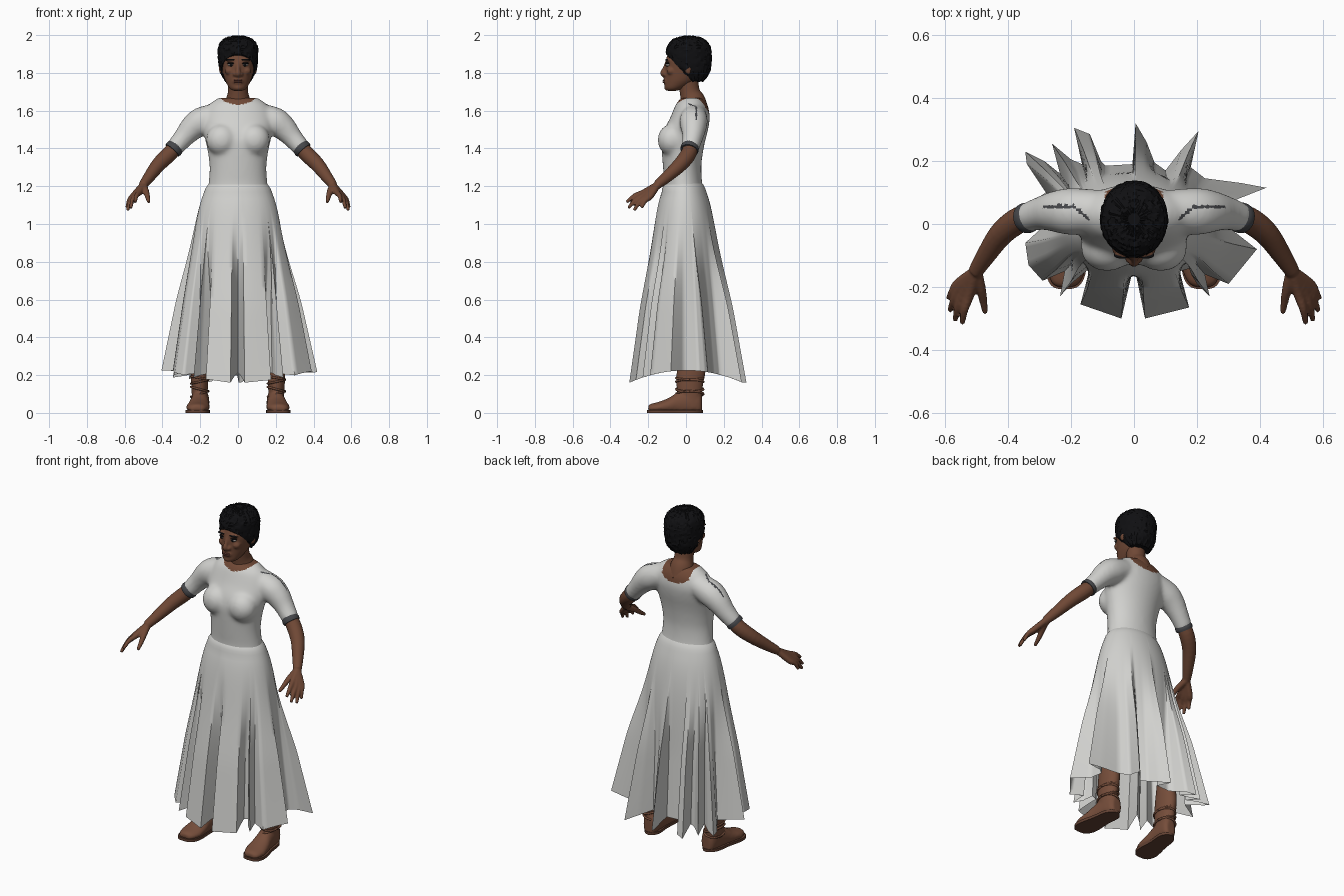
import bpy, bmesh, math, random
from mathutils import Vector, Matrix

random.seed(4)
if "Cube" in bpy.data.objects:
    bpy.data.objects.remove(bpy.data.objects["Cube"])


def material(name, r, g, b):
    m = bpy.data.materials.new(name)
    m.use_nodes = True
    m.diffuse_color = (r, g, b, 1)
    node = m.node_tree.nodes["Principled BSDF"]
    node.inputs["Base Color"].default_value = (r, g, b, 1)
    node.inputs["Roughness"].default_value = 0.8
    return m


SKIN = material("brown skin", 0.16, 0.065, 0.036)
DRESS = material("pale grey cloth", 0.64, 0.64, 0.62)
LACE = material("dark lace", 0.06, 0.062, 0.068)
HAIR = material("black hair", 0.005, 0.005, 0.006)
BOOT = material("boot leather", 0.18, 0.075, 0.043)
SOLE = material("dark sole", 0.12, 0.052, 0.032)
EYE = material("eye white", 0.3, 0.27, 0.25)
LIP = material("lips", 0.13, 0.043, 0.032)


def spline(rows, n=4, closed=False):
    """Catmull-Rom interpolation of a list of equal-length tuples."""
    out, count = [], len(rows)
    get = (lambda i: rows[i % count]) if closed else (lambda i: rows[max(0, min(count - 1, i))])
    for i in range(count if closed else count - 1):
        quad = [get(i + k) for k in (-1, 0, 1, 2)]
        for s in range(n):
            t = s / n
            out.append(tuple(b + t / 2 * (c - a + t * (2 * a - 5 * b + 4 * c - d + t * (3 * (b - c) + d - a)))
                             for a, b, c, d in zip(*quad)))
    return out if closed else out + [tuple(rows[-1])]


def loft(bm, rings, caps=True):
    grid = [[bm.verts.new(p) for p in ring] for ring in rings]
    n = len(grid[0])
    for a, b in zip(grid, grid[1:]):
        for i in range(n):
            j = (i + 1) % n
            bm.faces.new((a[i], a[j], b[j], b[i]))
    if caps:
        bm.faces.new(grid[0][::-1])
        bm.faces.new(grid[-1])


def sections(bm, rows, x=0, n=32):
    """Stacked ovals: height, half width, front y, back y."""
    loft(bm, [[(x + w * math.cos(a), (f + b) / 2 + (b - f) / 2 * math.sin(a), z)
               for a in (math.tau * i / n for i in range(n))] for z, w, f, b in spline(rows)])


def tube(bm, rows, n=16, steps=4):
    """Round tube through points given as x, y, z, radius."""
    rows = spline(rows, steps)
    rings = []
    for i, row in enumerate(rows):
        d = Vector(rows[min(i + 1, len(rows) - 1)][:3]) - Vector(rows[max(i - 1, 0)][:3])
        u = d.cross(Vector((0.3, 1, 0.2))).normalized()
        v = d.cross(u).normalized()
        rings.append([Vector(row[:3]) + row[3] * (u * math.cos(a) + v * math.sin(a))
                      for a in (math.tau * k / n for k in range(n))])
    loft(bm, rings)


def ball(bm, centre, size, seg=20):
    m = Matrix.Translation(centre) @ Matrix.Diagonal((*size, 1))
    bmesh.ops.create_uvsphere(bm, u_segments=seg, v_segments=seg // 2, radius=1, matrix=m)


def finish(bm, name, mats, voxel=0, relax=0, angle=180):
    bmesh.ops.recalc_face_normals(bm, faces=bm.faces)
    mesh = bpy.data.meshes.new(name)
    bm.to_mesh(mesh)
    bm.free()
    ob = bpy.data.objects.new(name, mesh)
    bpy.context.collection.objects.link(ob)
    if voxel:  # fuse overlapping volumes into one soft surface
        r = ob.modifiers.new("fuse", "REMESH")
        r.mode, r.voxel_size = "VOXEL", voxel
        s = ob.modifiers.new("relax", "SMOOTH")
        s.factor, s.iterations = 0.5, relax
        dg = bpy.context.evaluated_depsgraph_get()
        ob.data = bpy.data.meshes.new_from_object(ob.evaluated_get(dg))
        ob.modifiers.clear()
    ob.data.materials.clear()
    for m in mats:
        ob.data.materials.append(m)
    bpy.ops.object.select_all(action="DESELECT")
    ob.select_set(True)
    bpy.context.view_layer.objects.active = ob
    bpy.ops.object.shade_smooth_by_angle(angle=math.radians(angle))
    return ob


# Bodice with soft bust and short sleeves
bm = bmesh.new()
sections(bm, [(1.17, .168, -.12, .1), (1.21, .157, -.115, .087), (1.3, .151, -.122, .081), (1.38, .16, -.128, .09),
              (1.44, .173, -.13, .102), (1.5, .184, -.115, .117), (1.56, .187, -.085, .126), (1.61, .17, -.064, .12),
              (1.64, .145, -.05, .108), (1.668, .105, -.025, .088)])
for s in (1, -1):
    ball(bm, (s * .085, -.075, 1.445), (.085, .076, .085))
    tube(bm, [(s * .1, .045, 1.58, .063), (s * .19, .04, 1.545, .076), (s * .24, .04, 1.51, .069),
              (s * .29, .035, 1.455, .055), (s * .342, .02, 1.395, .047)])
bodice = finish(bm, "bodice", [DRESS, SKIN, LACE], .009, 18)
for p in bodice.data.polygons:
    x, y, z = p.center
    if abs(x) < .09 and z > (1.632 if y < .03 else 1.587) + 3.5 * x * x:
        p.material_index = 1  # scooped neckline
    elif .14 < abs(x) < .29 and p.normal.z > .2 and abs(y - .056 + .9 * max(0, .19 - abs(x))) < .0055:
        p.material_index = 2  # shoulder seam

# Lace cuffs
bm = bmesh.new()
for s in (1, -1):
    tube(bm, [(s * .327, .024, 1.411, .045), (s * .338, .02, 1.4, .049), (s * .348, .017, 1.389, .047)], 24)
finish(bm, "lace_cuffs", [LACE], angle=50)

# Skirt: smooth hips that break into deep straight-edged pleats at the hem
hem = [(0, -.13), (.035, -.3), (.175, -.265), (.145, -.15), (.18, -.14), (.2, -.19), (.24, -.23), (.225, -.16),
       (.3, -.19), (.39, -.08), (.3, -.01), (.29, .07), (.33, .1), (.42, .115), (.34, .13), (.225, .145),
       (.18, .18), (.205, .295), (.15, .235), (.1, .17), (.065, .195), (.04, .26), (.005, .32), (-.005, .19),
       (-.09, .185), (-.105, .2), (-.14, .285), (-.19, .305), (-.165, .19), (-.2, .205), (-.26, .255),
       (-.235, .16), (-.285, .2), (-.345, .23), (-.34, .19), (-.28, .1), (-.34, .06), (-.405, .02), (-.29, -.01),
       (-.345, -.06), (-.335, -.13), (-.29, -.18), (-.22, -.15), (-.235, -.23), (-.2, -.19), (-.14, -.14),
       (-.17, -.255), (-.04, -.3)]
hem = [Vector(a).lerp(Vector(b), k / 5) for a, b in zip(hem, hem[1:] + hem[:1]) for k in range(5)]
turns = [math.atan2(p.y, p.x) for p in hem]
rings = [[(w * math.cos(a), -.012 + d * math.sin(a), z) for a in turns]
         for z, w, d in ((1.215, .152, .099), (1.205, .161, .106), (1.188, .172, .114))]
for k in range(29):
    u = k / 28
    hip = .03 * (1 - (1 - u) ** 8)
    pleat = min(1, u / .65)
    pleat *= pleat * (3 - 2 * pleat)
    ring = []
    for p, a in zip(hem, turns):
        waist = Vector(((.179 + hip) * math.cos(a), (.118 + hip) * math.sin(a) - .01))
        flare = Vector((.32 * math.cos(a), .23 * math.sin(a))).lerp(p, pleat)
        low = .225 - .065 * min(1, (p.y / .3) ** 2)
        ring.append((*waist.lerp(flare, u), 1.17 + u * (low - 1.17)))
    rings.append(ring)
bm = bmesh.new()
loft(bm, rings, caps=False)
finish(bm, "pleated_skirt", [DRESS], angle=70)

# Arms and hands
bm = bmesh.new()
for s in (1, -1):
    tube(bm, [(s * .29, .035, 1.45, .036), (s * .36, .015, 1.375, .042), (s * .42, -.03, 1.315, .039),
              (s * .47, -.1, 1.25, .031), (s * .503, -.152, 1.207, .024)])
    wrist = Vector((.5, -.148, 1.21))
    tips = [(.545, -.315, 1.115), (.568, -.305, 1.085), (.584, -.275, 1.072), (.588, -.235, 1.085)]
    knuckles = [(.522, -.222, 1.168), (.54, -.217, 1.155), (.552, -.205, 1.148), (.558, -.19, 1.145)]
    for tip, knuckle in zip(tips, knuckles):
        a, b = Vector(knuckle), Vector(tip)
        mid = (a + b) / 2 + Vector((.004, -.004, .008))
        tube(bm, [(s * p.x, p.y, p.z, r) for p, r in ((wrist, .018), (a, .017), (mid, .0125), (b, .009))], 10)
    tube(bm, [(s * .5, -.155, 1.2, .02), (s * .486, -.205, 1.17, .0165), (s * .478, -.245, 1.14, .013),
              (s * .472, -.282, 1.115, .009)], 10)
finish(bm, "arms_and_hands", [SKIN], .0055, 3)

# Neck
bm = bmesh.new()
tube(bm, [(0, .045, 1.6, .075), (0, .035, 1.655, .066), (0, .02, 1.7, .053), (0, .01, 1.77, .054)], 24)
finish(bm, "neck", [SKIN])

# Head with nose, cheeks, lips and ears
bm = bmesh.new()
sections(bm, [(1.705, .026, -.1, -.05), (1.718, .045, -.113, -.01), (1.75, .064, -.113, .05), (1.78, .075, -.112, .085),
              (1.82, .085, -.11, .11), (1.86, .09, -.108, .115), (1.9, .088, -.096, .115), (1.94, .07, -.07, .1),
              (1.965, .04, -.035, .065)])
tube(bm, [(0, -.1, 1.86, .01), (0, -.113, 1.825, .011), (0, -.123, 1.797, .015), (0, -.105, 1.782, .012)], 12)
for s in (1, -1):
    ball(bm, (s * .015, -.111, 1.793), (.014, .014, .011))
    ball(bm, (s * .036, -.094, 1.868), (.03, .016, .009))
    ball(bm, (s * .045, -.078, 1.81), (.025, .025, .022))
    ball(bm, (s * .09, .012, 1.825), (.011, .02, .033))
ball(bm, (0, -.107, 1.755), (.03, .014, .018))
ball(bm, (0, -.1, 1.722), (.024, .016, .016))
finish(bm, "head", [SKIN], .006, 4)

# Facial details
bm = bmesh.new()
for z in (1.751, 1.761):
    ball(bm, (0, -.112, z), (.024, .012, .006))
finish(bm, "lips", [LIP])
for s, side in ((1, "left"), (-1, "right")):
    for part, mat, place, size in (("eye", EYE, (.036, -.092, 1.843), (.017, .016, .009)),
                                   ("iris", HAIR, (.036, -.1, 1.843), (.01, .0095, .0085)),
                                   ("upper_lid", HAIR, (.036, -.095, 1.851), (.021, .014, .005)),
                                   ("eyebrow", HAIR, (.038, -.099, 1.869), (.026, .011, .006))):
        bm = bmesh.new()
        ball(bm, (s * place[0], place[1], place[2]), size)
        finish(bm, side + "_" + part, [mat])

# Short curly hair, cut along a slanted hairline
bm = bmesh.new()
sections(bm, [(1.755, .065, 0, .09), (1.8, .092, -.06, .123), (1.84, .101, -.095, .133), (1.88, .105, -.103, .136),
              (1.92, .106, -.103, .134), (1.95, .099, -.093, .123), (1.975, .08, -.07, .1), (1.988, .052, -.04, .07),
              (1.995, .02, -.005, .035)], n=72)
bmesh.ops.bisect_plane(bm, geom=bm.verts[:] + bm.edges[:] + bm.faces[:], plane_co=(0, -.1, 1.895),
                       plane_no=(0, -.72, -.69), clear_outer=True)
bmesh.ops.holes_fill(bm, edges=[e for e in bm.edges if e.is_boundary])
for v in bm.verts:
    v.co += (v.co - Vector((0, .02, 1.873))) * random.uniform(-.025, .035)
finish(bm, "curly_hair", [HAIR], angle=25)

# Legs, boots, ankle straps and soles
for s, side in ((1, "left"), (-1, "right")):
    x = s * .203
    bm = bmesh.new()
    tube(bm, [(x, .03, .34, .043), (s * .17, .01, .6, .055), (s * .11, 0, 1.1, .06)])
    finish(bm, side + "_leg", [SKIN])

    bm = bmesh.new()
    loft(bm, [[(x + s * .09 * (-.03 - y) + w * math.cos(a), y, .012 + h * max(0, .35 + .65 * math.sin(a)))
               for a in (math.tau * i / 24 for i in range(24))]
              for y, w, h in spline([(-.2, .024, .025), (-.185, .046, .036), (-.14, .061, .048), (-.09, .058, .068),
                                     (-.04, .05, .1), (.03, .046, .125), (.07, .04, .12), (.086, .024, .09)])])
    sections(bm, [(.03, .04, -.03, .08), (.1, .042, -.045, .085), (.16, .045, -.05, .092), (.24, .047, -.046, .104),
                  (.38, .046, -.02, .08)], x)
    finish(bm, side + "_boot", [BOOT], .007, 3)

    bm = bmesh.new()
    for z, tilt in ((.1, .015), (.125, -.012), (.165, .01), (.185, -.008)):
        tube(bm, [(x + .046 * math.cos(a), .02 + .072 * math.sin(a), z + tilt * math.cos(a), .006)
                  for a in (math.tau * i / 16 for i in range(17))], 6, 2)
    finish(bm, side + "_boot_straps", [BOOT])

    bm = bmesh.new()
    outline = spline([(0, -.207), (.045, -.195), (.066, -.14), (.054, -.04), (.046, .05), (0, .09),
                      (-.046, .05), (-.05, -.04), (-.062, -.14), (-.045, -.195)], 4, True)
    loft(bm, [[(x + s * (.09 * (-.03 - v) + u), v, z) for u, v in outline] for z in (0, .016)])
    finish(bm, side + "_sole", [SOLE], angle=40)
